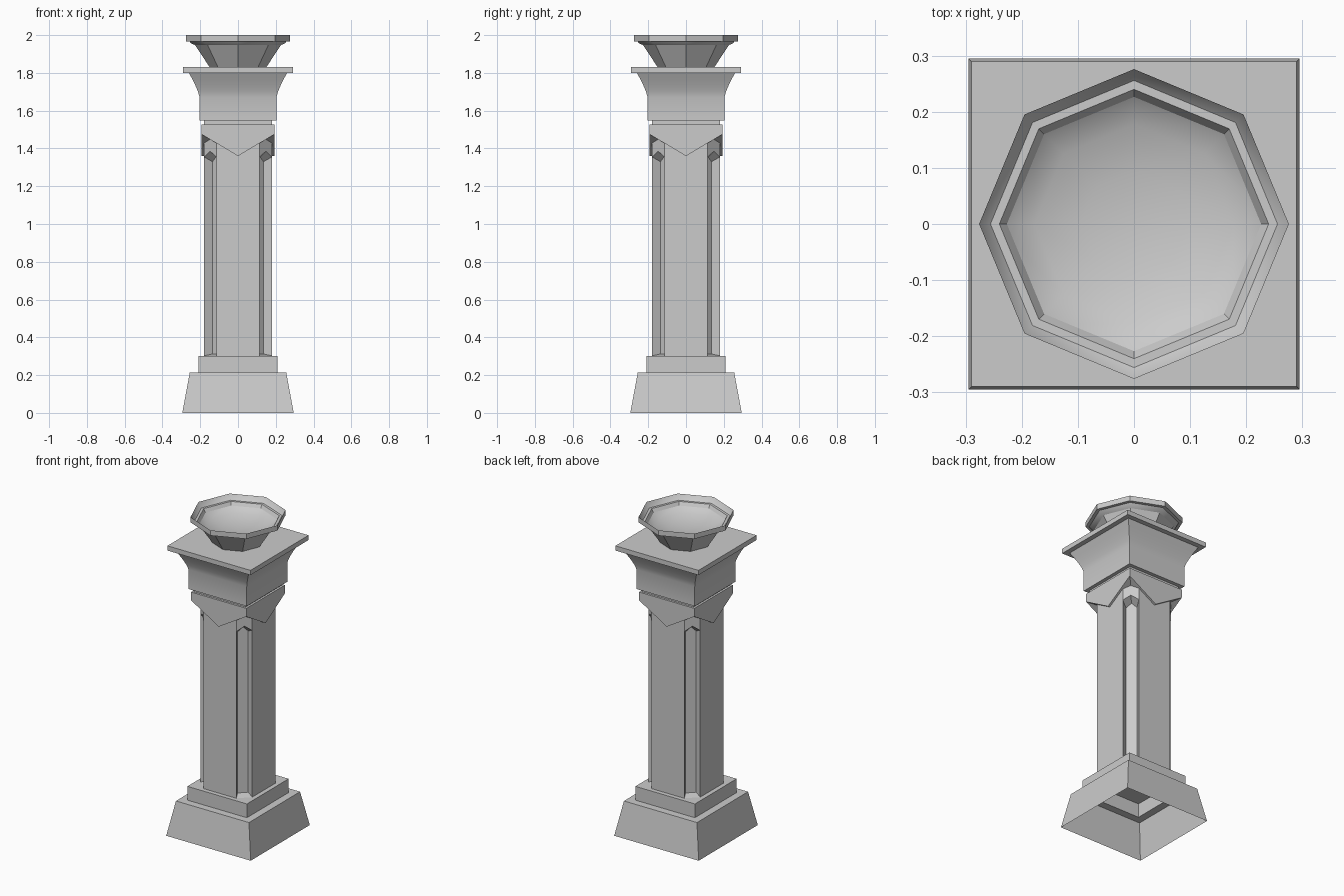
import bpy, bmesh, math
from mathutils import Vector, Matrix

cube = bpy.data.objects.get("Cube")
if cube:
    bpy.data.objects.remove(cube, do_unlink=True)

stone = bpy.data.materials.new("grey stone")
stone.use_nodes = True
GREY = (0.6, 0.6, 0.6, 1)
stone.diffuse_color = GREY
stone.node_tree.nodes["Principled BSDF"].inputs["Base Color"].default_value = GREY


def finish(name, bm, smooth=None, recalc=True):
    """Weld the mesh and turn it into an object."""
    bmesh.ops.remove_doubles(bm, verts=bm.verts, dist=0.0005)
    if recalc:
        bmesh.ops.recalc_face_normals(bm, faces=bm.faces)
    mesh = bpy.data.meshes.new(name)
    bm.to_mesh(mesh)
    bm.free()
    mesh.materials.append(stone)
    ob = bpy.data.objects.new(name, mesh)
    bpy.context.collection.objects.link(ob)
    if smooth:
        bpy.ops.object.select_all(action='DESELECT')
        ob.select_set(True)
        bpy.context.view_layer.objects.active = ob
        bpy.ops.object.shade_smooth_by_angle(angle=math.radians(smooth))
    return ob


def face(bm, points):
    return bm.faces.new([bm.verts.new(p) for p in points])


def lathe(name, profile, sides, turn=0, square=False, smooth=None):
    """Sweep (radius, z) points around z; square uses half-widths."""
    bm = bmesh.new()
    k = math.sqrt(2) if square else 1
    def at(r, z, i):
        a = turn + math.tau * i / sides
        return (r * k * math.cos(a), r * k * math.sin(a), z)
    for (r0, z0), (r1, z1) in zip(profile, profile[1:]):
        for i in range(sides):
            pts = [at(r0, z0, i), at(r0, z0, i + 1), at(r1, z1, i + 1), at(r1, z1, i)]
            if r1 == 0:
                pts.pop()
            if r0 == 0:
                pts.pop(1)
            face(bm, pts)
    return finish(name, bm, smooth, recalc=False)


def square(name, profile, smooth=None):
    return lathe(name, profile, 4, math.pi / 4, True, smooth)


# Hollow base and plinth, open underneath
square("base", [(0.295, 0), (0.255, 0.215), (0.208, 0.215), (0.208, 0.302), (0, 0.302)])

# Shaft with a recessed panel with a pointed head on each corner
HALF, FLAT, BOTTOM, TOP = 0.18, 0.115, 0.302, 1.53
bm = bmesh.new()
out = Vector((1, -1, 0)).normalized()
across = Vector((1, 1, 0)).normalized()
up = Vector((0, 0, 1))


def pentagon(depth, w, low, high, peak):
    """Gabled outline standing on the corner diagonal."""
    shape = [(-w, low), (w, low), (w, high), (0, peak), (-w, high)]
    return [out * depth + across * v + up * z for v, z in shape]


edge = (HALF - FLAT) / math.sqrt(2)
outer = pentagon((HALF + FLAT) / math.sqrt(2), edge, BOTTOM, 1.355, 1.385)
inner = pentagon(0.16, 0.031, 0.312, 1.33, 1.36)
top_left = Vector((FLAT, -HALF, TOP))
top_right = Vector((HALF, -FLAT, TOP))
for i in range(4):
    spin = Matrix.Rotation(i * math.pi / 2, 3, 'Z')
    panels = [inner, [outer[4], outer[3], outer[2], top_right, top_left]]
    panels += [[outer[j], outer[(j + 1) % 5], inner[(j + 1) % 5], inner[j]] for j in range(5)]
    panels.append([(-FLAT, -HALF, BOTTOM), outer[0], outer[4], top_left, (-FLAT, -HALF, TOP),
                   (-FLAT, -HALF, outer[4].z)])
    for p in panels:
        face(bm, [spin @ Vector(q) for q in p])
finish("shaft", bm)

# Collar with a pointed pennant on each side
W, IN, TIP, SHOULDER, LID = 0.193, 0.12, 1.36, 1.475, 1.527
bm = bmesh.new()
slope = (SHOULDER - TIP) / W
inner_z = TIP + slope * IN
for i in range(4):
    spin = Matrix.Rotation(i * math.pi / 2, 3, 'Z')
    panels = [
        [(-W, -W, SHOULDER), (0, -W, TIP), (W, -W, SHOULDER), (W, -W, LID), (-W, -W, LID)],
        [(0, -W, TIP), (0, -IN, TIP), (IN, -IN, inner_z), (W, -W, SHOULDER)],
        [(0, -W, TIP), (-W, -W, SHOULDER), (-IN, -IN, inner_z), (0, -IN, TIP)],
        [(-W, -W, LID), (W, -W, LID), (0, 0, LID)],
    ]
    for p in panels:
        face(bm, [spin @ Vector(q) for q in p])
finish("collar", bm)

# Recessed neck, flared capital and top slab
square("neck", [(0.18, 1.52), (0.18, 1.55)])
flare = [(0.203 + 0.057 * t ** 1.3, 1.67 + 0.13 * t) for t in (0, 0.25, 0.5, 0.75, 1)]
square("capital", [(0, 1.547), (0.203, 1.547)] + flare, smooth=30)
square("top_slab", [(0, 1.8), (0.29, 1.8), (0.29, 1.83), (0, 1.83)])

# Eight-sided bowl with a rounded dish
lathe("bowl", [(0.15, 1.83), (0.24, 1.967), (0.276, 1.967), (0.276, 2.0)], 8)
dish = [(0.276 * math.cos(a), 2.0 - 0.1 * math.sin(a))
        for a in (math.radians(d) for d in (0, 25, 50, 70))]
lathe("dish", dish + [(0, 1.9)], 8, smooth=60)
